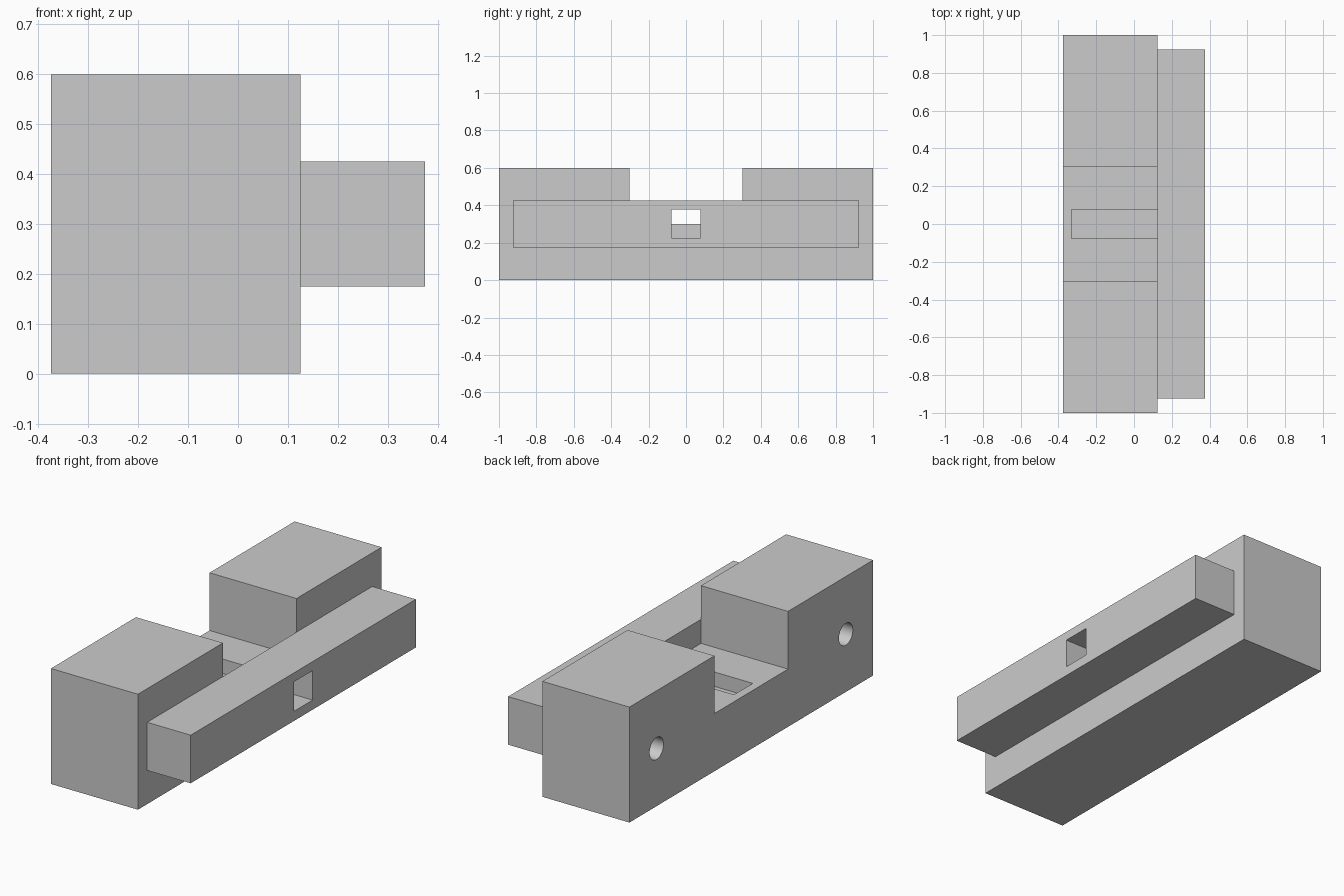
import bpy
import bmesh
import math
from mathutils import Matrix, Vector

default = bpy.data.objects.get("Cube")
if default:
    bpy.data.objects.remove(default, do_unlink=True)

grey = bpy.data.materials.new("plain grey")
grey.use_nodes = True
colour = (0.6, 0.6, 0.6, 1)
grey.diffuse_color = colour
grey.node_tree.nodes["Principled BSDF"].inputs["Base Color"].default_value = colour


def add_object(name, bm):
    bmesh.ops.recalc_face_normals(bm, faces=bm.faces)
    mesh = bpy.data.meshes.new(name)
    bm.to_mesh(mesh)
    bm.free()
    mesh.materials.append(grey)
    obj = bpy.data.objects.new(name, mesh)
    bpy.context.collection.objects.link(obj)
    return obj


def box(name, low, high):
    low, high = Vector(low), Vector(high)
    bm = bmesh.new()
    place = Matrix.Translation((low + high) / 2) @ Matrix.Diagonal((*(high - low), 1))
    bmesh.ops.create_cube(bm, size=1, matrix=place)
    return add_object(name, bm)


def cut(target, cutter):
    mod = target.modifiers.new(cutter.name, "BOOLEAN")
    mod.operation = "DIFFERENCE"
    mod.solver = "EXACT"
    mod.object = cutter
    cutter.hide_render = True
    cutter.hide_set(True)


LEFT, JOIN, RIGHT = -0.375, 0.125, 0.375
NOTCH, FLOOR, TOP = 0.302, 0.3, 0.6

# Body: notched side profile extruded across its width
half = [(1, 0), (1, TOP), (NOTCH, TOP), (NOTCH, FLOOR)]
profile = half + [(-y, z) for y, z in reversed(half)]
bm = bmesh.new()
face = bm.faces.new([bm.verts.new((LEFT, y, z)) for y, z in profile])
extruded = bmesh.ops.extrude_face_region(bm, geom=[face])
verts = [v for v in extruded["geom"] if isinstance(v, bmesh.types.BMVert)]
bmesh.ops.translate(bm, verts=verts, vec=(JOIN - LEFT, 0, 0))
body = add_object("notched_body", bm)

# Side bar
bar = box("side_bar", (JOIN, -0.924, 0.175), (RIGHT, 0.924, 0.425))

# Square window through the bar, running on as a slot in the notch floor
slot = box("slot_cutter", (-0.33, -0.077, 0.225), (0.5, 0.077, 0.378))
cut(body, slot)
cut(bar, slot)

# Round bolt holes, one through each raised block
for side, label in ((-1, "front"), (1, "back")):
    bm = bmesh.new()
    place = Matrix.Translation((-0.125, side * 0.777, 0.3)) @ Matrix.Rotation(math.pi / 2, 4, "Y")
    bmesh.ops.create_cone(bm, cap_ends=True, segments=48, radius1=0.057,
                          radius2=0.057, depth=0.7, matrix=place)
    for f in bm.faces:
        f.smooth = len(f.verts) == 4
    cut(body, add_object(label + "_bolt_hole_cutter", bm))
